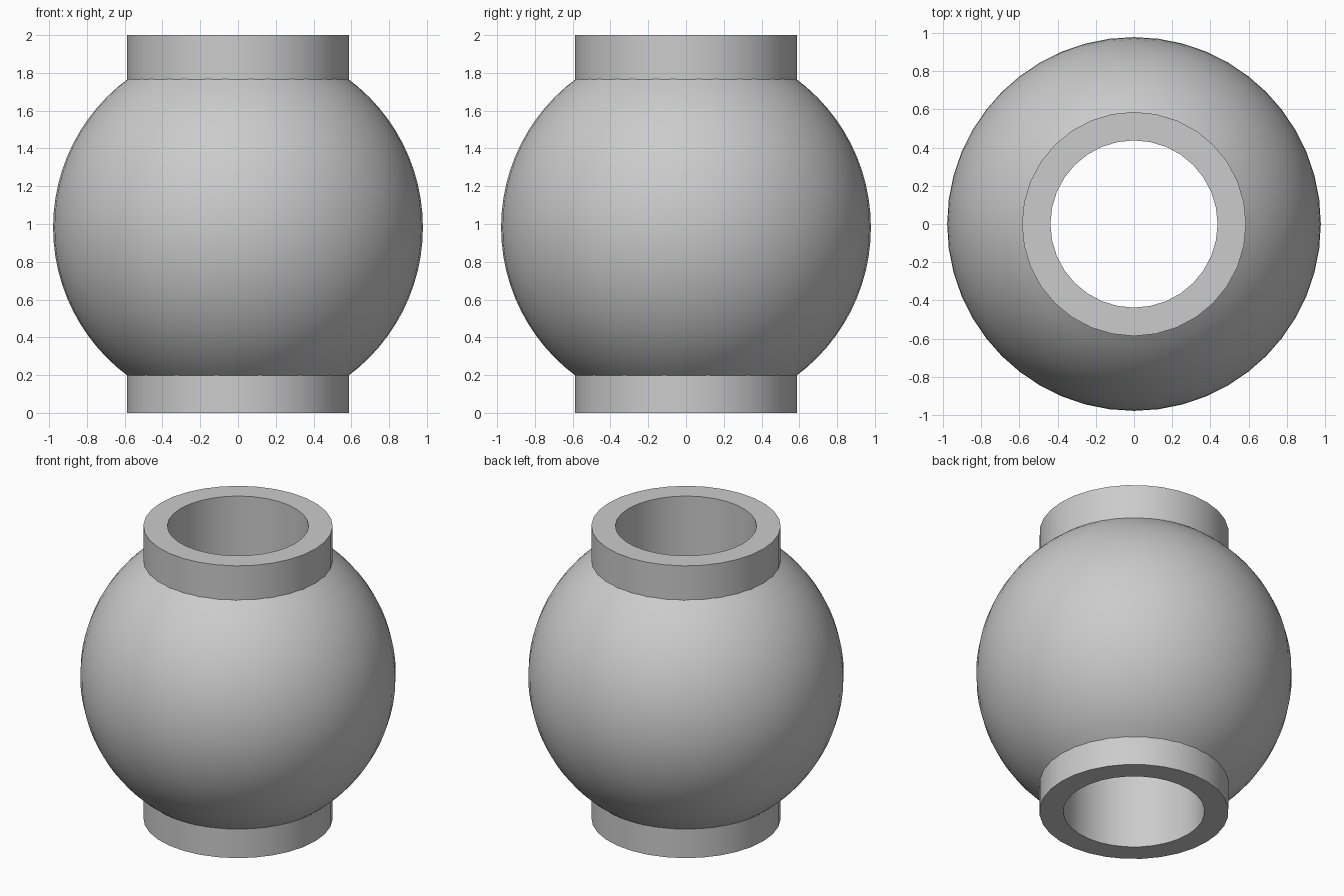
import bpy
import bmesh
import math

cube = bpy.data.objects.get("Cube")
if cube:
    bpy.data.objects.remove(cube, do_unlink=True)

BORE, COLLAR, BALL = 0.438, 0.587, 0.979
HEIGHT, CENTRE = 2.0, 0.982

grey = bpy.data.materials.new("plain grey")
grey.use_nodes = True
colour = (0.6, 0.6, 0.6, 1)
grey.diffuse_color = colour
grey.node_tree.nodes["Principled BSDF"].inputs["Base Color"].default_value = colour


def lathe(name, profile, segments):
    """Spin a closed (radius, z) profile about the z axis."""
    bm = bmesh.new()
    rings = []
    for i in range(segments):
        a = math.tau * i / segments
        rings.append([bm.verts.new((r * math.cos(a), r * math.sin(a), z))
                      for r, z in profile])
    n = len(profile)
    for i in range(segments):
        here, there = rings[i], rings[(i + 1) % segments]
        for j in range(n):
            k = (j + 1) % n
            bm.faces.new((here[j], there[j], there[k], here[k]))
    bmesh.ops.recalc_face_normals(bm, faces=bm.faces)
    mesh = bpy.data.meshes.new(name)
    bm.to_mesh(mesh)
    bm.free()
    mesh.materials.append(grey)
    obj = bpy.data.objects.new(name, mesh)
    bpy.context.collection.objects.link(obj)
    bpy.ops.object.select_all(action="DESELECT")
    obj.select_set(True)
    bpy.context.view_layer.objects.active = obj
    bpy.ops.object.shade_smooth_by_angle(angle=math.radians(30))
    return obj


# Straight tube through the ball, its ends forming the two collars
lathe("bored_sleeve", [(BORE, 0), (COLLAR, 0), (COLLAR, HEIGHT), (BORE, HEIGHT)], 32)

# Ball, cut off just inside the sleeve wall so the seam is hidden
limit = math.acos((COLLAR - 0.01) / BALL)
steps = 24
arc = []
for i in range(steps + 1):
    t = limit * (2 * i / steps - 1)
    arc.append((BALL * math.cos(t), CENTRE + BALL * math.sin(t)))
lathe("ball_body", arc, 48)
